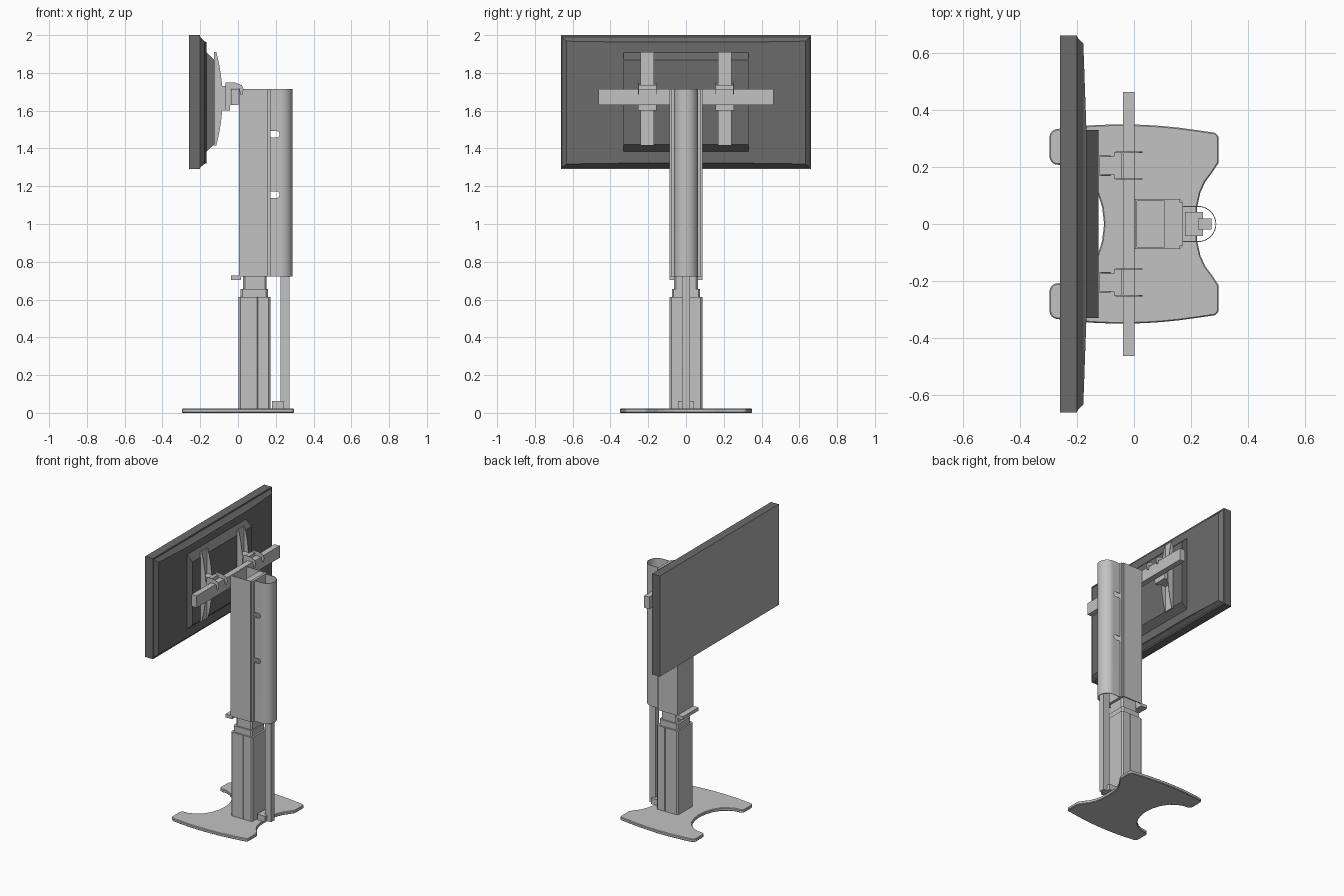
import bpy, bmesh, math
from mathutils import Vector

if "Cube" in bpy.data.objects:
    bpy.data.objects.remove(bpy.data.objects["Cube"], do_unlink=True)


def material(name, value):
    m = bpy.data.materials.new(name)
    m.use_nodes = True
    m.diffuse_color = (value, value, value, 1)
    m.node_tree.nodes["Principled BSDF"].inputs["Base Color"].default_value = m.diffuse_color
    return m


LIGHT = material("light grey metal", 0.54)
DARK = material("dark grey plastic", 0.147)
DISPLAY = material("grey display glass", 0.42)


def finish(name, bm, mat, bevel=0, smooth=False):
    bmesh.ops.recalc_face_normals(bm, faces=bm.faces)
    me = bpy.data.meshes.new(name)
    bm.to_mesh(me)
    bm.free()
    me.materials.append(mat)
    ob = bpy.data.objects.new(name, me)
    bpy.context.collection.objects.link(ob)
    if bevel:
        mod = ob.modifiers.new("soft edges", "BEVEL")
        mod.width, mod.segments = bevel, 1
        mod.limit_method, mod.angle_limit = "ANGLE", math.radians(50)
    if smooth:
        bpy.ops.object.select_all(action="DESELECT")
        ob.select_set(True)
        bpy.context.view_layer.objects.active = ob
        bpy.ops.object.shade_smooth_by_angle(angle=math.radians(35))
    return ob


def prism(name, pts, axis, lo, hi, mat=LIGHT, bevel=0, smooth=False):
    """Extrude a profile: (x, y) along z, or (x, z) along y."""
    bm = bmesh.new()
    place = (lambda p, t: (p[0], p[1], t)) if axis == "z" else (lambda p, t: (p[0], t, p[1]))
    face = bm.faces.new([bm.verts.new(place(p, lo)) for p in pts])
    new = bmesh.ops.extrude_face_region(bm, geom=[face])["geom"]
    move = Vector(place((0, 0), hi - lo))
    bmesh.ops.translate(bm, vec=move, verts=[v for v in new if isinstance(v, bmesh.types.BMVert)])
    return finish(name, bm, mat, bevel, smooth)


def box(name, x, y, z, mat=LIGHT):
    return prism(name, [(x[0], y[0]), (x[1], y[0]), (x[1], y[1]), (x[0], y[1])], "z", *z, mat)


def loft(name, rings, mat):
    """Rectangles (x, half width, bottom, top) joined along x."""
    bm = bmesh.new()
    loops = [[bm.verts.new((x, s * w, z)) for s, z in ((-1, b), (1, b), (1, t), (-1, t))]
             for x, w, b, t in rings]
    for a, b in zip(loops, loops[1:]):
        for i in range(4):
            j = (i + 1) % 4
            bm.faces.new((a[i], a[j], b[j], b[i]))
    bm.faces.new(loops[0])
    bm.faces.new(loops[-1])
    return finish(name, bm, mat)


def arc(cx, cy, r, a0, a1, n=16):
    steps = [math.radians(a0 + (a1 - a0) * i / n) for i in range(n + 1)]
    return [(cx + r * math.cos(a), cy + r * math.sin(a)) for a in steps]


def mirrored(half):
    return half + [(x, -y) for x, y in reversed(half) if y > 0]


# Base plate: bowed sides, a concave rear edge and a deep front notch
half = [(-0.105, 0), (-0.112, 0.06), (-0.13, 0.115), (-0.16, 0.16), (-0.2, 0.19), (-0.24, 0.207)]
half += arc(-0.267, 0.238, 0.03, 270, 180, 5) + arc(-0.267, 0.304, 0.03, 180, 100, 5)
half += [(x, 0.35 - 0.3 * (x + 0.04) ** 2) for x in (-0.2 + 0.06 * i for i in range(8))]
half += arc(0.275, 0.3, 0.022, 70, 0, 4)
half += [(0.297, 0.215), (0.274, 0.18), (0.25, 0.148), (0.233, 0.11), (0.222, 0.06), (0.22, 0)]
prism("base_plate", mirrored(half), "z", 0, 0.022, bevel=0.004)


# Lifting column: telescoping sections with a seam on each side
def section(x0, x1, w, seam=None):
    c = 0.01
    pts = [(x0, 0), (x0, w - c), (x0 + c, w)]
    if seam:
        pts += [(seam - 0.002, w), (seam, w - 0.002), (seam + 0.002, w)]
    return mirrored(pts + [(x1 - c, w), (x1, w - c), (x1, 0)])


prism("lower_column", section(0.003, 0.171, 0.087, 0.103), "z", 0.02, 0.613)
prism("column_collar", section(0.013, 0.159, 0.075), "z", 0.6, 0.655)
prism("inner_column", section(0.027, 0.152, 0.063), "z", 0.64, 1.45)
box("front_flange", (-0.037, 0.015), (-0.087, 0.087), (0.704, 0.727))

# Upper housing: hollow four-walled sleeve with a cross plate near the top
Z = (0.723, 1.715)
FRONT, REAR, T = 0.004, 0.159, 0.006
box("housing_front_wall", (FRONT, FRONT + T), (-0.087, 0.087), Z)
box("housing_rear_wall", (REAR - T, REAR), (-0.087, 0.087), Z)
for s, side in ((1, "left"), (-1, "right")):
    box("housing_%s_wall" % side, (FRONT + T, REAR - T), sorted((s * 0.087, s * (0.087 - T))), Z)
box("housing_cross_plate", (0.108, REAR - T), (-0.081, 0.081), (1.695, 1.71))
box("housing_floor", (FRONT + T, REAR - T), (-0.081, 0.081), (1.44, 1.46))
box("housing_rear_strip", (REAR, 0.171), (-0.078, 0.078), Z)

# Cable cover: half-round open tube with two slots through its sides
outer = [(0.168, -0.063)] + arc(0.226, 0, 0.063, -90, 90, 24) + [(0.168, 0.063)]
inner = [(0.168, 0.06)] + arc(0.226, 0, 0.06, 90, -90, 24) + [(0.168, -0.06)]
cover = prism("cable_cover", outer + inner, "z", *Z)
for z in (1.475, 1.155):
    slot = [(0.15, z - 0.017)] + arc(0.203, z, 0.017, -90, 90, 10) + [(0.15, z + 0.017)]
    cutter = prism("slot_cutter", slot, "y", -0.1, 0.1)
    cutter.hide_render = True
    cut = cover.modifiers.new("slot", "BOOLEAN")
    cut.operation, cut.object, cut.solver = "DIFFERENCE", cutter, "EXACT"
    bpy.ops.object.select_all(action="DESELECT")
    cover.select_set(True)
    bpy.context.view_layer.objects.active = cover
    bpy.ops.object.modifier_apply(modifier=cut.name)
    bpy.data.objects.remove(cutter, do_unlink=True)
bpy.ops.object.shade_smooth_by_angle(angle=math.radians(35))

# Cable post and its foot
box("rear_post", (0.224, 0.272), (-0.02, 0.02), (0.02, 0.95))
box("post_foot", (0.18, 0.242), (-0.042, 0.042), (0.02, 0.062))

# Screen: flat slab with a lighter display face, tapered back shell, raised rear housing
panel = loft("screen_panel", [(-0.26, 0.663, 1.29, 2.0), (-0.2, 0.663, 1.29, 2.0)], DARK)
panel.data.materials.append(DISPLAY)
for face in panel.data.polygons:
    face.material_index = int(face.normal.x < -0.9)
loft("screen_back", [(-0.2, 0.657, 1.3, 1.99), (-0.178, 0.633, 1.318, 1.968),
                     (-0.167, 0.33, 1.322, 1.963)], DARK)
loft("screen_rear_housing", [(-0.168, 0.33, 1.382, 1.91), (-0.125, 0.33, 1.422, 1.868)], DARK)

# Horizontal mounting rail
box("mounting_rail", (-0.038, 0.002), (-0.463, 0.463), (1.63, 1.715))

# Two bowed channel brackets, each clamped to the rail
bow = [(-0.126, 1.415), (-0.115, 1.415)]
bow += [(-0.082 - 0.033 * (i / 6) ** 2, 1.663 + 0.247 * i / 6) for i in range(-5, 6)]
bow += [(-0.115, 1.91), (-0.126, 1.91)]
hook = [(-0.065, 1.6), (-0.05, 1.6), (-0.04, 1.63), (-0.04, 1.717), (0.007, 1.717),
        (0.012, 1.685), (0.024, 1.685), (0.029, 1.715), (0.02, 1.735), (-0.015, 1.748), (-0.065, 1.75)]
for c, side in ((0.205, "left"), (-0.205, "right")):
    box(side + "_bracket_back", (-0.126, -0.119), (c - 0.036, c + 0.036), (1.415, 1.91))
    for s, part in ((-1, "inner"), (1, "outer")):
        a, b = sorted((c + s * 0.036, c + s * 0.032))
        prism("%s_%s_bracket_cheek" % (side, part), bow, "y", a, b)
        d = c + s * 0.047
        prism("%s_%s_hook" % (side, part), hook, "y", d - 0.002, d + 0.002)
    box(side + "_clamp_block", (-0.119, -0.068), (c - 0.032, c + 0.032), (1.6, 1.73))
    box(side + "_clamp_plate", (-0.07, -0.043), (c - 0.047, c + 0.047), (1.6, 1.735))
